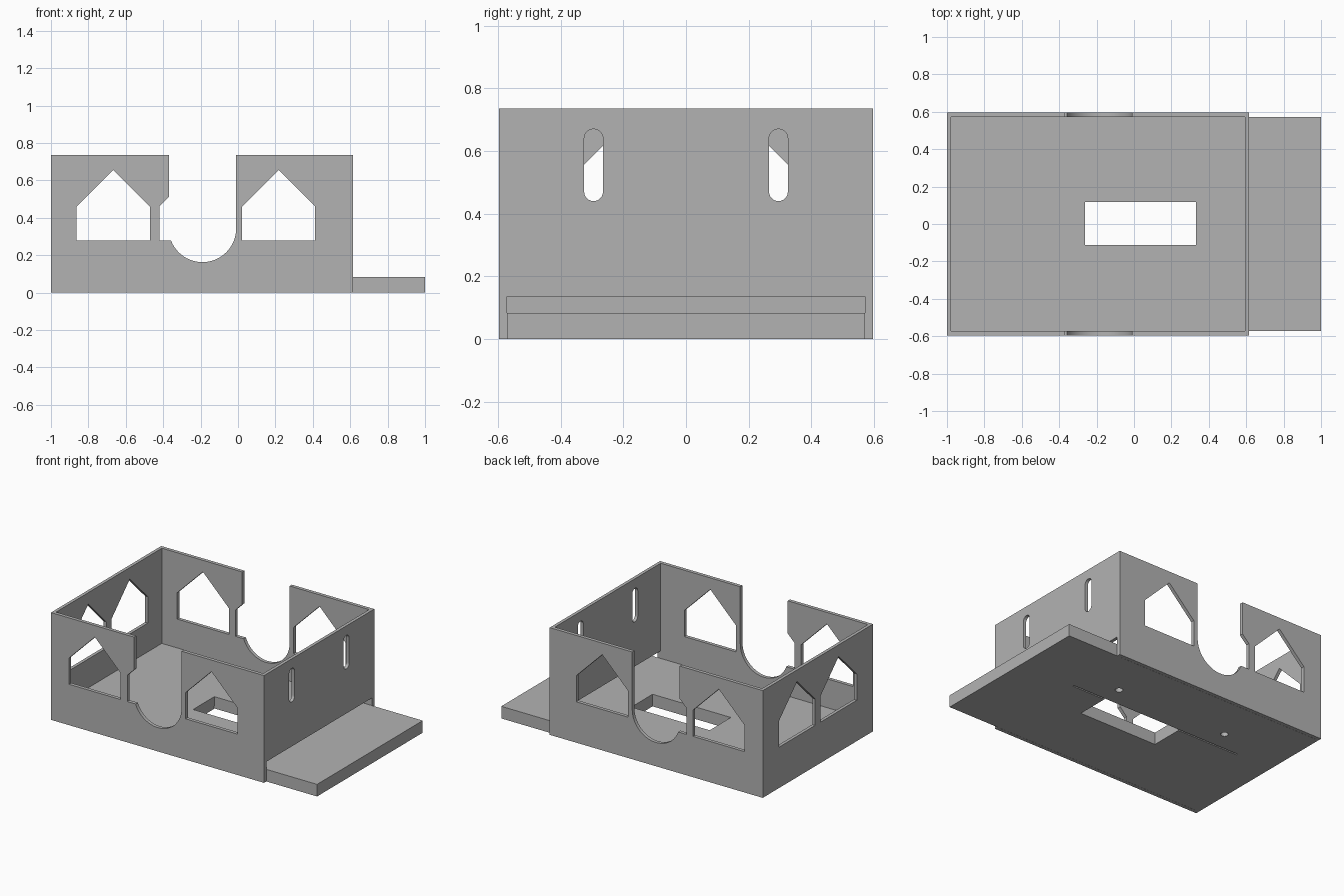
import bpy, bmesh
from math import pi, sin, cos
from mathutils import Vector

cube = bpy.data.objects.get("Cube")
if cube:
    bpy.data.objects.remove(cube, do_unlink=True)

grey = bpy.data.materials.new("plain_grey")
grey.use_nodes = True
colour = (0.45, 0.45, 0.45, 1)
grey.diffuse_color = colour
grey.node_tree.nodes["Principled BSDF"].inputs["Base Color"].default_value = colour


def prism(name, outline, axis, lo, hi):
    """Extrude a 2D outline along an axis from lo to hi."""
    place = {"x": lambda a, b, d: (d, a, b),
             "y": lambda a, b, d: (a, d, b),
             "z": lambda a, b, d: (a, b, d)}[axis]
    bm = bmesh.new()
    face = bm.faces.new([bm.verts.new(place(a, b, lo)) for a, b in outline])
    grown = bmesh.ops.extrude_face_region(bm, geom=[face])["geom"]
    step = Vector(place(0, 0, hi - lo))
    bmesh.ops.translate(bm, vec=step, verts=[v for v in grown if isinstance(v, bmesh.types.BMVert)])
    bmesh.ops.recalc_face_normals(bm, faces=bm.faces)
    mesh = bpy.data.meshes.new(name)
    bm.to_mesh(mesh)
    bm.free()
    mesh.materials.append(grey)
    obj = bpy.data.objects.new(name, mesh)
    bpy.context.collection.objects.link(obj)
    return obj


def rect(a0, a1, b0, b1):
    return [(a0, b0), (a1, b0), (a1, b1), (a0, b1)]


def arc(a, b, r, start, end, n):
    return [(a + r * cos(start + (end - start) * i / n),
             b + r * sin(start + (end - start) * i / n)) for i in range(n + 1)]


def house(mid):
    w = 0.196
    return [(mid - w, 0.28), (mid + w, 0.28), (mid + w, 0.46), (mid, 0.656), (mid - w, 0.46)]


def cut(obj, *args):
    """Subtract a prism from an object, then drop the cutter."""
    cutter = prism("cutter", *args)
    cutter.hide_render = True
    mod = obj.modifiers.new("cut", "BOOLEAN")
    mod.operation = "DIFFERENCE"
    mod.solver = "EXACT"
    mod.object = cutter
    bpy.context.view_layer.objects.active = obj
    bpy.ops.object.modifier_apply(modifier=mod.name)
    bpy.data.objects.remove(cutter, do_unlink=True)


# Four thin walls
walls = prism("box_walls", rect(-1, 0.615, -0.597, 0.597), "z", 0, 0.735)
cut(walls, rect(-0.978, 0.593, -0.573, 0.573), "z", -0.1, 0.9)

# Pointed windows through the front and back walls
for mid in (-0.667, -0.225, 0.217):
    cut(walls, house(mid), "y", -0.8, 0.8)

# Round-bottomed notch open at the top
notch = [(-0.01, 0.9), (-0.37, 0.9)] + arc(-0.19, 0.343, 0.18, pi, 2 * pi, 32)
cut(walls, notch, "y", -0.8, 0.8)

# Pointed windows on one end, upright slots on the other
for side in (-1, 1):
    cut(walls, house(side * 0.225), "x", -1.2, -0.9)
    y = side * 0.295
    slot = arc(y, 0.64, 0.03, 0, pi, 12) + arc(y, 0.47, 0.03, pi, 2 * pi, 12)
    cut(walls, slot, "x", 0.5, 0.7)

# Low opening where the floor slides out
cut(walls, rect(-0.572, 0.572, -0.1, 0.135), "x", 0.5, 0.7)

# Floor board that runs out past the end wall
floor = prism("floor_board", rect(-0.978, 1, -0.572, 0.572), "z", 0, 0.083)
cut(floor, rect(-0.262, 0.332, -0.112, 0.118), "z", -0.1, 0.2)

# Fine groove and two blind screw holes underneath
cut(floor, rect(-0.73, 0.586, 0.112, 0.122), "z", -0.1, 0.02)
for x in (-0.51, 0.336):
    cut(floor, arc(x, 0.257, 0.024, 0, 2 * pi * 15 / 16, 15), "z", -0.1, 0.05)

# Smooth the round cuts and keep the corners crisp
for obj in (walls, floor):
    bpy.ops.object.select_all(action="DESELECT")
    obj.select_set(True)
    bpy.context.view_layer.objects.active = obj
    bpy.ops.object.shade_smooth_by_angle(angle=pi / 6)
